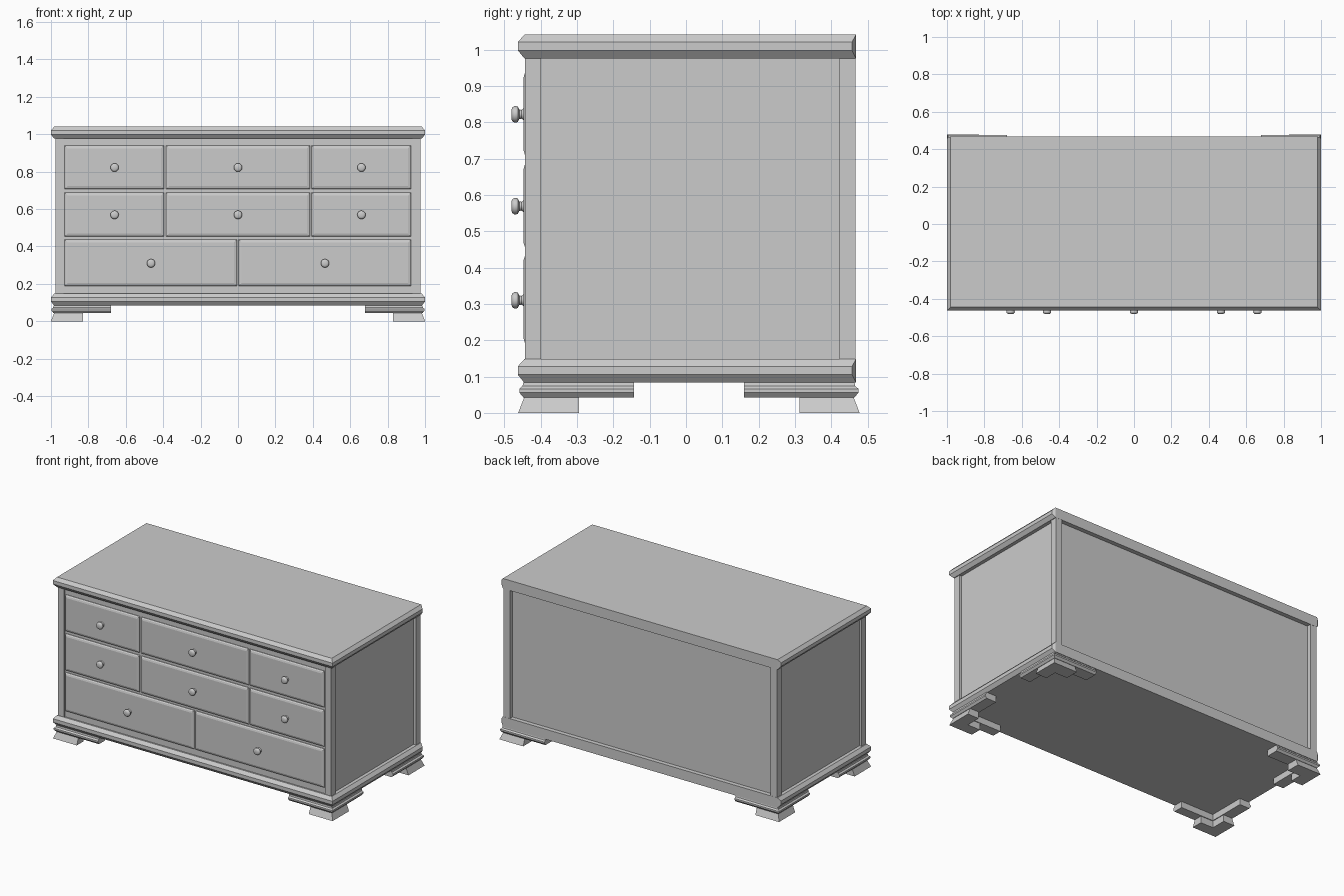
import bpy, bmesh, math
from mathutils import Vector

if "Cube" in bpy.data.objects:
    bpy.data.objects.remove(bpy.data.objects["Cube"])


def make(name, bm):
    bmesh.ops.remove_doubles(bm, verts=bm.verts, dist=1e-5)
    bmesh.ops.recalc_face_normals(bm, faces=bm.faces)
    me = bpy.data.meshes.new(name)
    bm.to_mesh(me)
    bm.free()
    ob = bpy.data.objects.new(name, me)
    bpy.context.collection.objects.link(ob)
    return ob


def loft(name, rings):
    """Closed solid through stacked rings of equal point count."""
    bm = bmesh.new()
    vs = [[bm.verts.new(p) for p in r] for r in rings]
    n = len(vs[0])
    for a, b in zip(vs, vs[1:]):
        for i in range(n):
            j = (i + 1) % n
            bm.faces.new((a[i], a[j], b[j], b[i]))
    bm.faces.new(vs[0][::-1])
    bm.faces.new(vs[-1])
    return make(name, bm)


def box(name, x0, x1, y0, y1, z0, z1):
    return loft(name, [[(x0, y0, z), (x1, y0, z), (x1, y1, z), (x0, y1, z)] for z in (z0, z1)])


# moulded slabs: pointed edge on front and sides, flat back
def slab(name, z0):
    rings = []
    for dz, o in ((0, 0), (0.022, 1), (0.045, 1), (0.065, 0)):
        x, yf, yb = 0.982 + 0.018 * o, -0.445 - 0.018 * o, 0.468 - 0.011 * o
        z = z0 + dz
        rings.append([(-x, yf, z), (x, yf, z), (x, yb, z), (0.982, 0.468, z),
                      (-0.982, 0.468, z), (-x, yb, z)])
    return loft(name, rings)


slab("top_slab", 0.976)
slab("base_slab", 0.083)

# carcass core, recessed behind the posts
box("carcass", -0.96, 0.96, -0.425, 0.44, 0.14, 0.98)
# front frame behind the drawers
box("front_frame", -0.935, 0.935, -0.435, -0.42, 0.14, 0.98)

# corner posts
for s, side in ((-1, "left"), (1, "right")):
    xs = sorted((s * 0.933, s * 0.977))
    box("front_post_" + side, *xs, -0.443, -0.399, 0.14, 0.98)
    box("back_post_" + side, *xs, 0.422, 0.467, 0.14, 0.98)


# drawer fronts with raised bevelled face
def drawer(name, x0, x1, z0, z1):
    rings = []
    for y, d in ((-0.43, 0), (-0.438, 0), (-0.444, 0.006), (-0.447, 0.016)):
        rings.append([(x0 + d, y, z0 + d), (x1 - d, y, z0 + d),
                      (x1 - d, y, z1 - d), (x0 + d, y, z1 - d)])
    loft(name, rings)


# turned knobs
def knob(name, x, z):
    prof = [(-0.442, 0.017), (-0.447, 0.016), (-0.453, 0.012), (-0.459, 0.013), (-0.463, 0.021),
            (-0.467, 0.0225), (-0.473, 0.0225), (-0.478, 0.019), (-0.481, 0.012)]
    n = 20
    ob = loft(name, [[(x + r * math.cos(2 * math.pi * i / n), y, z + r * math.sin(2 * math.pi * i / n))
                      for i in range(n)] for y, r in prof])
    bpy.ops.object.select_all(action='DESELECT')
    ob.select_set(True)
    bpy.context.view_layer.objects.active = ob
    bpy.ops.object.shade_smooth_by_angle(angle=math.radians(40))


three = [(-0.927, -0.396, -0.66), (-0.385, 0.385, 0), (0.394, 0.925, 0.66)]
two = [(-0.927, -0.006, -0.465), (0.004, 0.925, 0.465)]
rows = [("upper", 0.706, 0.94, 0.822, three), ("middle", 0.452, 0.688, 0.569, three),
        ("lower", 0.188, 0.437, 0.31, two)]
for row, z0, z1, kz, cols in rows:
    for i, (x0, x1, kx) in enumerate(cols):
        drawer(f"drawer_{row}_{i + 1}", x0, x1, z0, z1)
        knob(f"knob_{row}_{i + 1}", kx, kz)


# L-shaped bracket feet; profile is (z, outer half width offset)
def bracket(name, sx, sy, xe, ye, t, profile):
    rings = []
    for z, o in profile:
        X = 1.0 - o
        Y = (0.462 if sy < 0 else 0.478) - o
        L = [(X, Y), (X, ye), (1 - t, ye), (1 - t, 0.47 - t), (xe, 0.47 - t), (xe, Y)]
        rings.append([(sx * x, sy * y, z) for x, y in L])
    loft(name, rings)


for sx, a in ((-1, "left"), (1, "right")):
    for sy, b in ((-1, "front"), (1, "back")):
        ye1, ye2 = (0.143, 0.294) if sy < 0 else (0.16, 0.313)
        bracket(f"foot_rail_{b}_{a}", sx, sy, 0.68, ye1, 0.085,
                [(0.043, 0.014), (0.056, 0.003), (0.066, 0.003), (0.074, 0.012), (0.084, 0.014)])
        bracket(f"foot_{b}_{a}", sx, sy, 0.83, ye2, 0.08, [(0, 0), (0.044, 0.017)])
